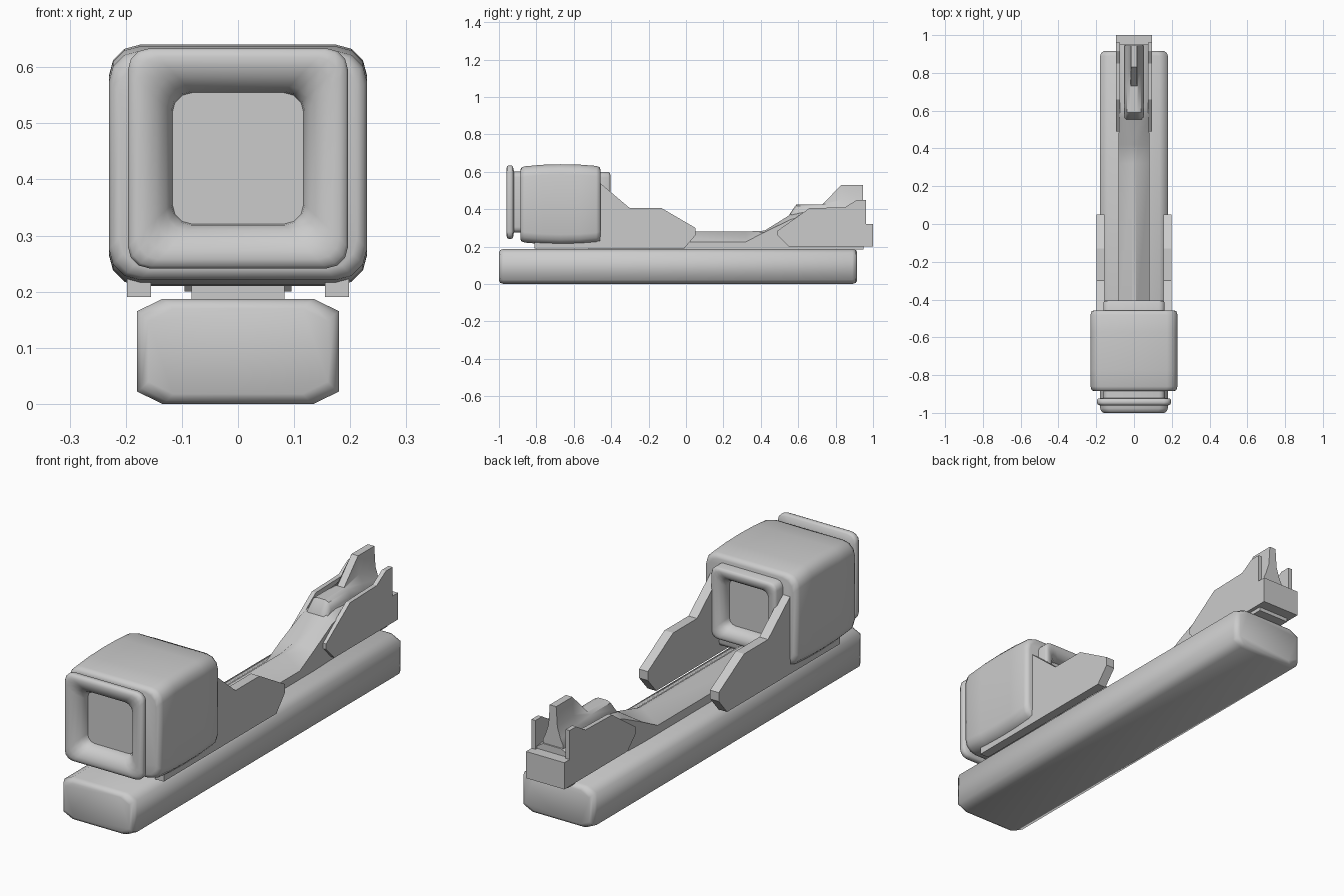
import bpy, bmesh
from math import radians, sin, cos, pi


def skin(name, sections, angle=30):
    """Join equal-length point loops into a capped solid."""
    bm = bmesh.new()
    loops = [[bm.verts.new(p) for p in s] for s in sections]
    n = len(loops[0])
    for a, b in zip(loops, loops[1:]):
        for i in range(n):
            j = (i + 1) % n
            bm.faces.new((a[i], a[j], b[j], b[i]))
    bm.faces.new(loops[0])
    bm.faces.new(loops[-1])
    bmesh.ops.recalc_face_normals(bm, faces=bm.faces)
    me = bpy.data.meshes.new(name)
    bm.to_mesh(me)
    bm.free()
    me.shade_smooth()
    me.set_sharp_from_angle(angle=radians(angle))
    ob = bpy.data.objects.new(name, me)
    bpy.context.collection.objects.link(ob)
    return ob


def ring(y, hx, hz, zc, rx, rz, seg=3):
    """Rounded rectangle in the xz plane."""
    pts = []
    for k, (sx, sz) in enumerate(((1, 1), (-1, 1), (-1, -1), (1, -1))):
        for i in range(seg + 1):
            a = (k + i / seg) * pi / 2
            pts.append((sx * (hx - rx) + rx * cos(a), y,
                        zc + sz * (hz - rz) + rz * sin(a)))
    return pts


def plate(name, profile, x0, x1, mirror=False):
    """Extrude a (y, z) profile across x."""
    ob = skin(name, [[(x, y, z) for y, z in profile] for x in (x0, x1)])
    if mirror:
        ob.modifiers.new("mirror", 'MIRROR')
    return ob


# base bar with chamfered long edges
skin("base_bar", [ring(y, hx, hz, 0.0935, 0.045, 0.022, 1) for y, hx, hz in (
    (-1.0, 0.16, 0.076), (-0.993, 0.172, 0.088), (-0.975, 0.18, 0.0935),
    (0.89, 0.18, 0.0935), (0.908, 0.172, 0.088), (0.915, 0.16, 0.076))], 70)

# bulged housing
skin("housing", [ring(y, hx, hz, 0.425, 0.055, 0.055) for y, hx, hz in (
    (-0.885, 0.212, 0.185), (-0.88, 0.224, 0.198), (-0.86, 0.23, 0.204),
    (-0.77, 0.23, 0.212), (-0.67, 0.23, 0.215), (-0.57, 0.23, 0.213),
    (-0.48, 0.23, 0.206), (-0.462, 0.224, 0.2), (-0.457, 0.212, 0.187))], 60)

# front flange, funnel and recessed window
skin("front_flange", [ring(y, h, h, 0.4375, r, r) for y, h, r in (
    (-0.90, 0.117, 0.035), (-0.915, 0.119, 0.035), (-0.933, 0.128, 0.036),
    (-0.95, 0.145, 0.037), (-0.959, 0.165, 0.038), (-0.96, 0.18, 0.038),
    (-0.956, 0.192, 0.038), (-0.948, 0.196, 0.038), (-0.932, 0.196, 0.038),
    (-0.925, 0.19, 0.038), (-0.92, 0.163, 0.03), (-0.87, 0.163, 0.03))], 60)

# rear window frame
skin("rear_frame", [ring(y, h, h, 0.4375, r, r) for y, h, r in (
    (-0.455, 0.103, 0.03), (-0.435, 0.106, 0.03), (-0.418, 0.117, 0.03),
    (-0.408, 0.132, 0.03), (-0.405, 0.148, 0.03), (-0.408, 0.158, 0.03),
    (-0.415, 0.162, 0.03), (-0.48, 0.162, 0.03))], 60)

# cheek plates beside the housing
plate("cheek_plates", [(-0.81, 0.19), (-0.81, 0.23), (-0.46, 0.23),
                       (-0.46, 0.54), (-0.30, 0.405), (-0.13, 0.405),
                       (0.05, 0.30), (0.05, 0.26), (-0.01, 0.19)],
      0.155, 0.198, True)

# ridged rail that rises toward the rear
skin("centre_rail", [[(-w, y, 0.183), (-w, y, zs), (-r, y, zt), (r, y, zt),
                      (w, y, zs), (w, y, 0.183)] for y, w, r, zs, zt in (
    (-0.52, 0.083, 0.01, 0.225, 0.28), (0.32, 0.083, 0.01, 0.225, 0.28),
    (0.42, 0.083, 0.02, 0.277, 0.285), (0.56, 0.078, 0.045, 0.345, 0.372),
    (0.62, 0.078, 0.045, 0.36, 0.385), (0.95, 0.078, 0.045, 0.33, 0.35))], 35)

# rear side plates
plate("rear_plates", [(0.55, 0.2), (0.49, 0.26), (0.49, 0.285), (0.66, 0.405),
                      (0.85, 0.41), (0.915, 0.45), (0.962, 0.45), (0.962, 0.2)],
      0.075, 0.095, True)

# rear end block
plate("rear_block", [(0.94, 0.2), (0.94, 0.32), (1.0, 0.32), (1.0, 0.2)],
      -0.095, 0.095)

# saddle flaring up into the rear fin
ys = (0.55, 0.553, 0.59, 0.73, 0.83, 0.945, 0.945)
heights = ((0.05, (0.36, 0.39, 0.39, 0.38, 0.365)),
           (0.038, (0.37, 0.418, 0.418, 0.41, 0.39)),
           (0.022, (0.372, 0.425, 0.425, 0.45, 0.44)),
           (0.016, (0.372, 0.425, 0.425, 0.53, 0.53)))
half = [(x, (0.3,) + zs + (0.3,)) for x, zs in heights]
skin("saddle_fin", [[(x, y, z) for y, z in zip(ys, zs)]
                    for x, zs in [(-x, zs) for x, zs in half] + half[::-1]], 40)
